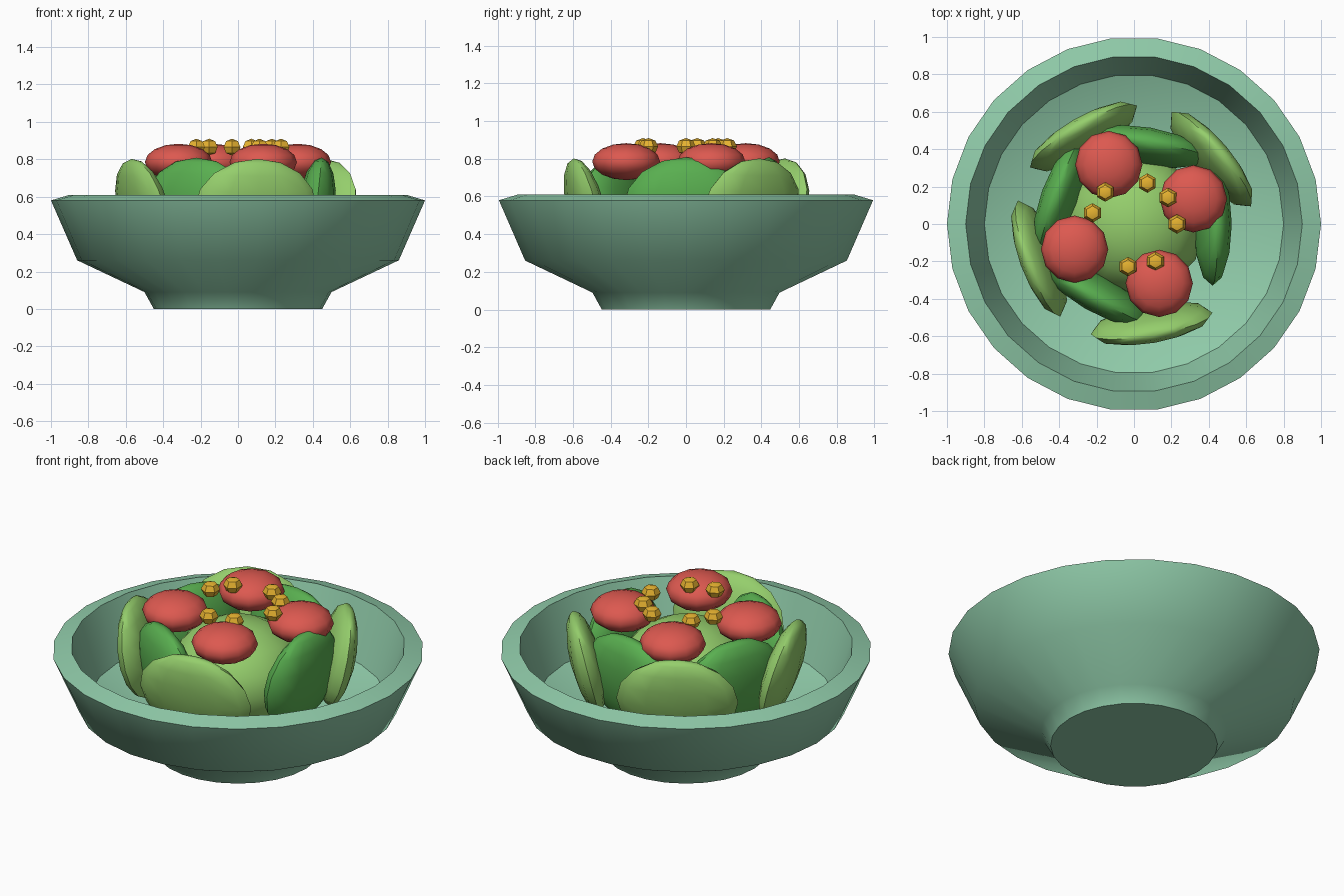
import bpy, bmesh, math
from math import radians, sin, cos, tau
from mathutils import Matrix, Euler

if "Cube" in bpy.data.objects:
    bpy.data.objects.remove(bpy.data.objects["Cube"])


def material(name, rgb):
    m = bpy.data.materials.new(name)
    m.diffuse_color = (*rgb, 1)
    m.use_nodes = True
    m.node_tree.nodes["Principled BSDF"].inputs["Base Color"].default_value = m.diffuse_color
    return m


glaze = material("mint_glaze", (0.28, 0.60, 0.40))
light = material("light_green", (0.30, 0.62, 0.15))
dark = material("dark_green", (0.10, 0.43, 0.08))
red = material("tomato_red", (0.72, 0.10, 0.08))
yellow = material("corn_yellow", (0.80, 0.45, 0.03))


def finish(bm, name, mat, angle):
    bmesh.ops.recalc_face_normals(bm, faces=bm.faces)
    mesh = bpy.data.meshes.new(name)
    bm.to_mesh(mesh)
    bm.free()
    mesh.materials.append(mat)
    ob = bpy.data.objects.new(name, mesh)
    bpy.context.collection.objects.link(ob)
    bpy.ops.object.select_all(action='DESELECT')
    ob.select_set(True)
    bpy.context.view_layer.objects.active = ob
    bpy.ops.object.shade_smooth_by_angle(angle=radians(angle))
    return ob


def ellipsoid(name, loc, size, mat, rot=(0, 0, 0), seg=12, rings=8, angle=40):
    bm = bmesh.new()
    bmesh.ops.create_uvsphere(bm, u_segments=seg, v_segments=rings, radius=1)
    bmesh.ops.transform(bm, matrix=Matrix.Diagonal((*size, 1)), verts=bm.verts)
    ob = finish(bm, name, mat, angle)
    ob.location, ob.rotation_euler = loc, Euler(rot)
    return ob


def polar(r, deg, z):
    return (r * cos(radians(deg)), r * sin(radians(deg)), z)


# Bowl: lathed closed profile with foot, rim and hollow inside
profile = [(0.45, 0), (0.50, 0.09), (0.86, 0.26), (1.0, 0.58),
           (0.90, 0.61), (0.80, 0.29), (0.45, 0.15)]
SIDES = 26
bm = bmesh.new()
rings = [[bm.verts.new((r * cos(tau * i / SIDES), r * sin(tau * i / SIDES), z))
          for i in range(SIDES)] for r, z in profile]
for a, b in zip(rings, rings[1:]):
    for i in range(SIDES):
        j = (i + 1) % SIDES
        bm.faces.new((a[i], a[j], b[j], b[i]))
bm.faces.new(rings[0])
bm.faces.new(rings[-1])
finish(bm, "bowl", glaze, 45)

# Heart of the lettuce
ellipsoid("lettuce_heart", (0, 0, 0.46), (0.38, 0.38, 0.30), light)

# Ring of upright leaves, alternating inner dark and outer light, leaning outward
for i in range(8):
    deg = i * 40
    outer = i % 2 == 1
    ellipsoid(f"lettuce_leaf_{i + 1}", polar(0.54 if outer else 0.42, deg, 0.54),
              (0.085 if outer else 0.10, 0.33, 0.27), light if outer else dark,
              (0, radians(14 if outer else 6), radians(deg)))

# Tomatoes
for i in range(4):
    ellipsoid(f"tomato_{i + 1}", polar(0.345, 23 + 90 * i, 0.785),
              (0.18, 0.18, 0.098), red)

# Corn kernels
for i, deg in enumerate((0, 38, 72, 132, 165, 262, 300)):
    ellipsoid(f"corn_kernel_{i + 1}", polar(0.23, deg, 0.865),
              (0.052, 0.052, 0.045), yellow, seg=6, rings=4, angle=30)
